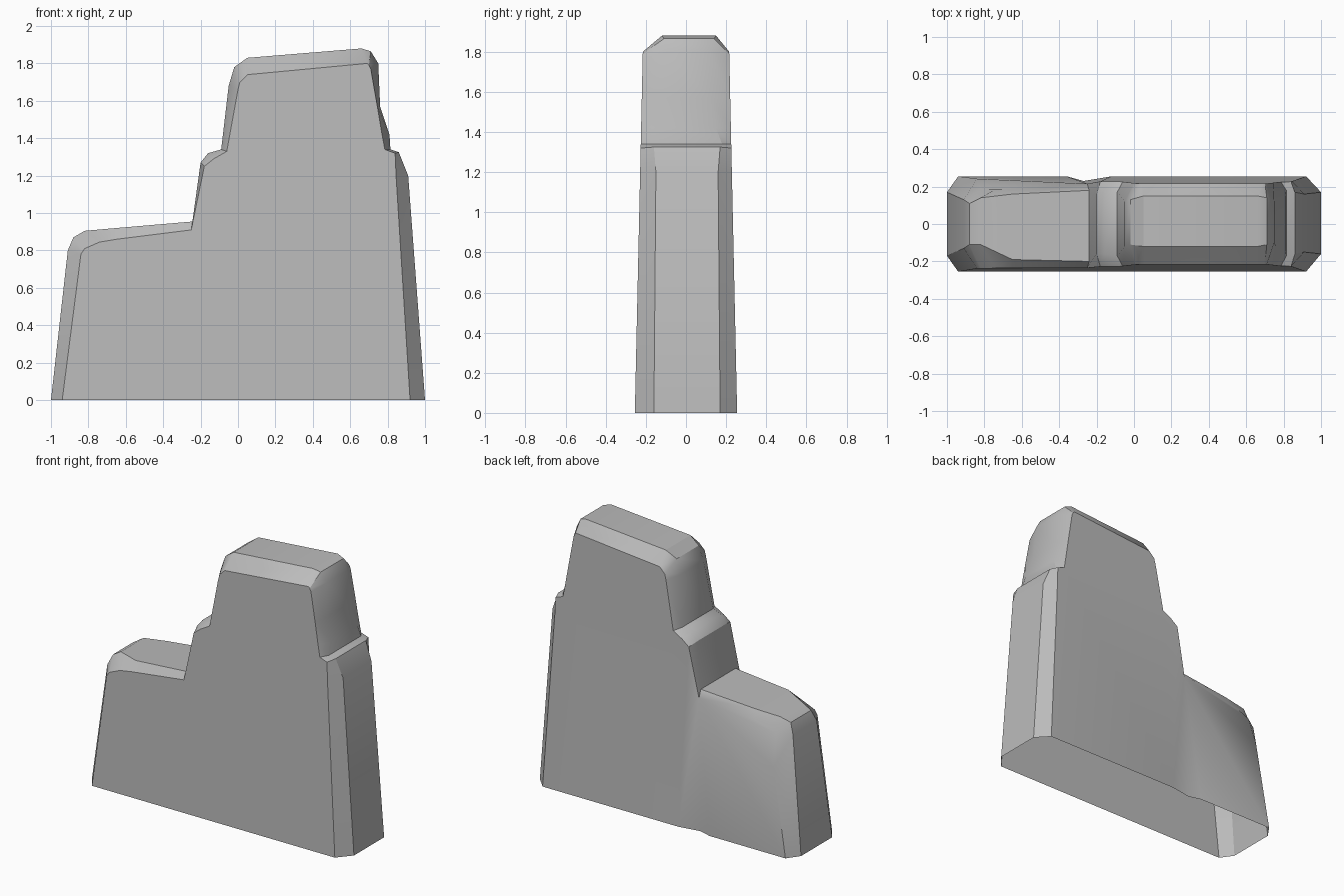
import bpy
import bmesh
import math

default_cube = bpy.data.objects.get("Cube")
if default_cube:
    bpy.data.objects.remove(default_cube, do_unlink=True)

stone = bpy.data.materials.new("plain grey stone")
stone.use_nodes = True
grey = (0.5, 0.5, 0.5, 1)
stone.diffuse_color = grey
stone.node_tree.nodes["Principled BSDF"].inputs["Base Color"].default_value = grey

# Stepped outline, left foot over the top to the right foot:
# edge x, edge z, front y, back y, rim x, rim z
outline = [
    (-1, 0, -.17, .17, -.94, 0),
    (-.91, .8, -.13, .13, -.84, .78),
    (-.88, .87, -.11, .11, -.82, .81),
    (-.82, .905, -.11, .14, -.74, .845),
    (-.65, .92, -.19, .16, -.65, .86),
    (-.24, .955, -.2, .18, -.25, .91),
    (-.2, 1.27, -.16, .16, -.18, 1.25),
    (-.16, 1.32, -.16, .17, -.13, 1.29),
    (-.09, 1.34, -.17, .17, -.06, 1.33),
    (-.05, 1.68, -.12, .12, 0, 1.66),
    (-.02, 1.78, -.11, .13, .01, 1.7),
    (.05, 1.83, -.12, .15, .05, 1.74),
    (.66, 1.88, -.12, .15, .69, 1.8),
    (.71, 1.865, -.11, .14, .7, 1.79),
    (.75, 1.8, -.1, .12, .71, 1.77),
    (.76, 1.57, -.12, .12, .745, 1.57),
    (.81, 1.42, -.14, .15, .77, 1.42),
    (.815, 1.34, -.17, .18, .785, 1.34),
    (.86, 1.325, -.16, .17, .84, 1.32),
    (.91, 1.2, -.15, .16, .845, 1.2),
    (1, 0, -.16, .17, .92, 0),
]
SHOULDER, NOTCH = 1, 5


def wall_depth(z):
    """Half thickness of the slab, which tapers upwards."""
    return 0.255 - 0.022 * z


bm = bmesh.new()


def vert(x, y, z):
    return bm.verts.new((x, y, z))


# Four rails run along the outline: two wall rims and two outer edges
front_rim, front_edge, back_edge, back_rim = [], [], [], []
for i, (x, z, y_front, y_back, rim_x, rim_z) in enumerate(outline):
    front_rim.append(vert(rim_x, -wall_depth(rim_z), rim_z))
    front_edge.append(vert(x, y_front, z))
    back_edge.append(vert(x, y_back, z))
    back_z = 0.6 if i == SHOULDER else rim_z
    sunk = 0.05 if SHOULDER < i < NOTCH else 0.02 if i == NOTCH else 0
    back_rim.append(vert(rim_x, wall_depth(back_z) - sunk, back_z))

# Chamfers and the end and top surfaces between the rails
rails = (front_rim, front_edge, back_edge, back_rim)
for rail, following in zip(rails, rails[1:]):
    for i in range(len(outline) - 1):
        bm.faces.new((rail[i], rail[i + 1], following[i + 1], following[i]))

# Front wall
bm.faces.new(front_rim)

# Back wall: lower block, its slanted corner, a shallow groove, and the tower
groove = [vert(x, wall_depth(0) - sunk, 0)
          for x, sunk in ((-.36, 0), (-.27, .025), (-.12, 0))]
notch = back_rim[NOTCH]
bm.faces.new(back_rim[SHOULDER:NOTCH + 1])
bm.faces.new((back_rim[0], back_rim[SHOULDER], notch, groove[0]))
bm.faces.new((groove[0], notch, groove[1]))
bm.faces.new((groove[1], notch, groove[2]))
bm.faces.new(back_rim[NOTCH:] + [groove[2]])

# The underside stays open
bmesh.ops.recalc_face_normals(bm, faces=bm.faces[:])
mesh = bpy.data.meshes.new("stepped_rock")
bm.to_mesh(mesh)
bm.free()
mesh.materials.append(stone)

rock = bpy.data.objects.new("stepped_rock", mesh)
bpy.context.collection.objects.link(rock)
bpy.ops.object.select_all(action="DESELECT")
rock.select_set(True)
bpy.context.view_layer.objects.active = rock
bpy.ops.object.shade_smooth_by_angle(angle=math.radians(30))
